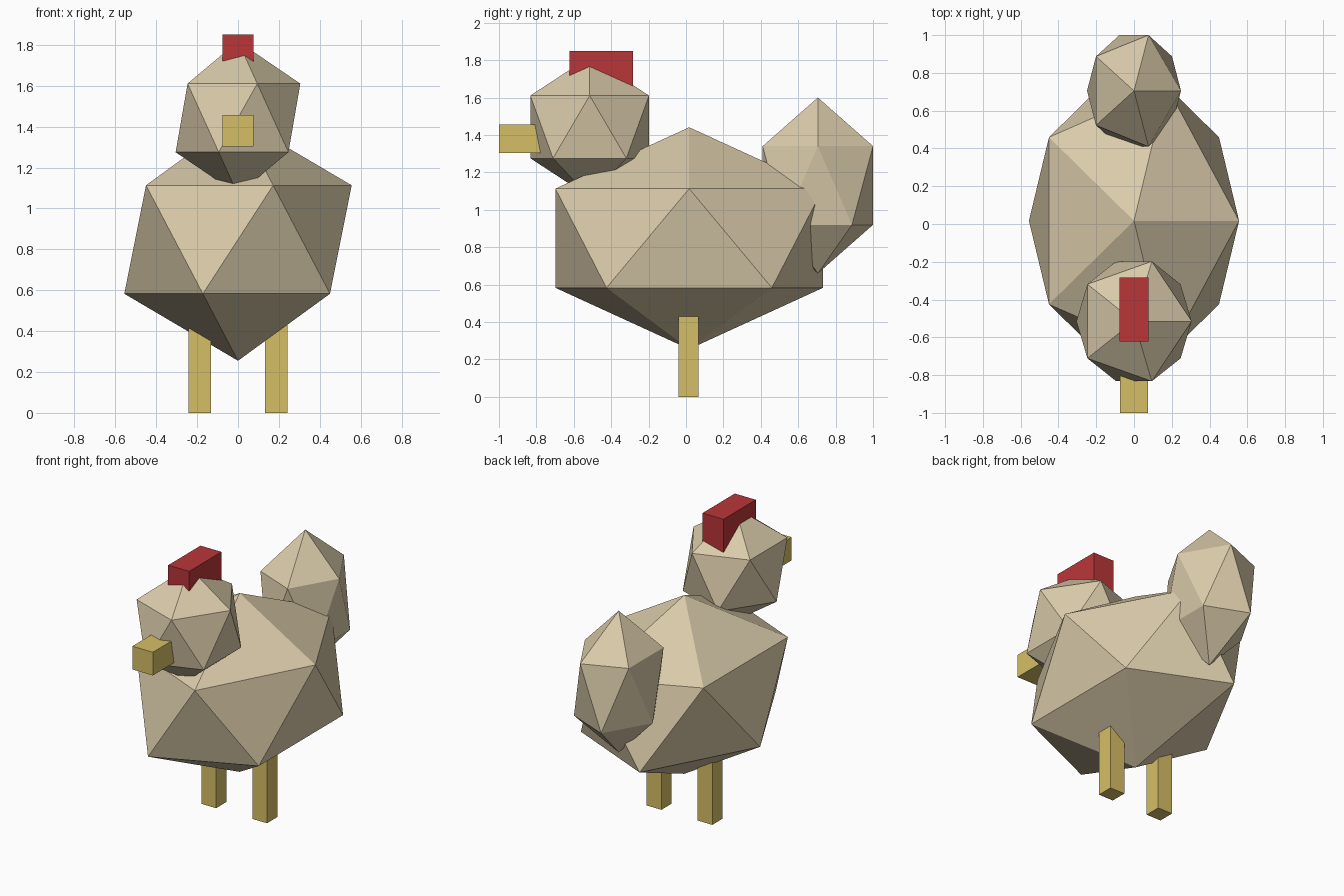
import bpy

if "Cube" in bpy.data.objects:
    bpy.data.objects.remove(bpy.data.objects["Cube"])


def material(name, rgb):
    # sRGB 0-255 to linear
    lin = [((c / 255 + 0.055) / 1.055) ** 2.4 for c in rgb]
    m = bpy.data.materials.new(name)
    m.diffuse_color = (*lin, 1)
    m.use_nodes = True
    m.node_tree.nodes["Principled BSDF"].inputs["Base Color"].default_value = m.diffuse_color
    return m


FEATHER = material("tan_feathers", (218, 203, 170))
YELLOW = material("yellow", (214, 191, 102))
RED = material("red", (186, 54, 57))


def finish(name, mat):
    ob = bpy.context.object
    ob.name = name
    bpy.ops.object.transform_apply(location=False, rotation=False, scale=True)
    ob.data.materials.append(mat)


def blob(name, centre, radii, mat=FEATHER):
    # stretched 20-sided ball
    bpy.ops.mesh.primitive_ico_sphere_add(subdivisions=1, radius=1, location=centre)
    bpy.context.object.scale = radii
    finish(name, mat)


def box(name, low, high, mat):
    centre = [(a + b) / 2 for a, b in zip(low, high)]
    bpy.ops.mesh.primitive_cube_add(size=1, location=centre)
    bpy.context.object.scale = [b - a for a, b in zip(low, high)]
    finish(name, mat)


# Feathered parts
blob("body", (0, 0.017, 0.848), (0.622, 0.841, 0.593))
blob("head", (0, -0.515, 1.443), (0.341, 0.373, 0.375))
blob("tail", (0, 0.705, 1.13), (0.278, 0.347, 0.47))

# Beak and comb
box("beak", (-0.075, -1.0, 1.303), (0.075, -0.70, 1.457), YELLOW)
box("comb", (-0.077, -0.622, 1.60), (0.077, -0.283, 1.85), RED)

# Legs
for side, x in (("left", 0.187), ("right", -0.187)):
    box(side + "_leg", (x - 0.054, -0.04, 0), (x + 0.054, 0.068, 0.55), YELLOW)
